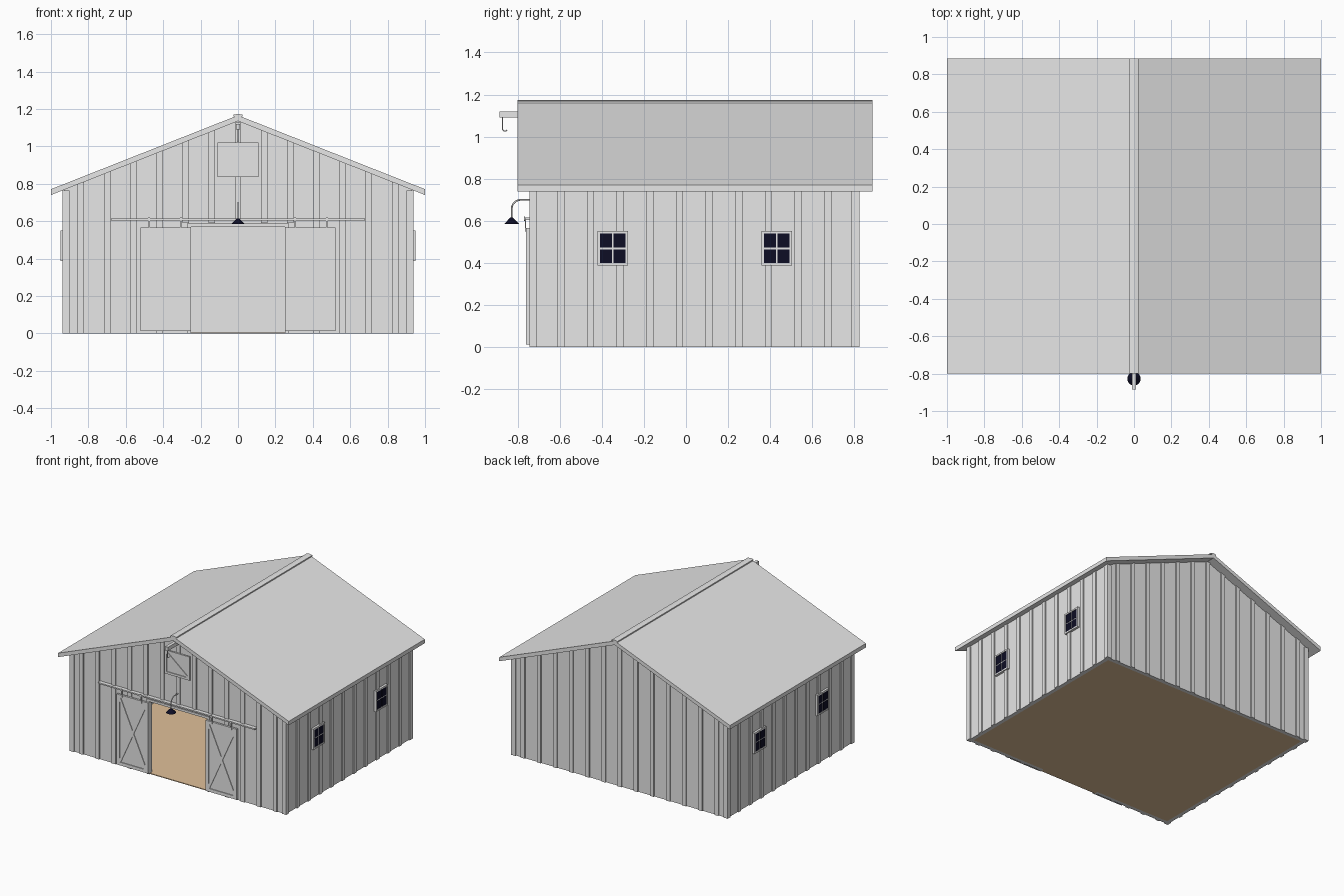
import bpy, bmesh, math
from mathutils import Vector

cube = bpy.data.objects.get("Cube")
if cube:
    bpy.data.objects.remove(cube, do_unlink=True)


def material(name, rgb):
    m = bpy.data.materials.new(name)
    m.use_nodes = True
    m.diffuse_color = (*rgb, 1)
    m.node_tree.nodes["Principled BSDF"].inputs["Base Color"].default_value = (*rgb, 1)
    return m


GREY = material("pale grey", (0.8, 0.8, 0.8))
TAN = material("tan floor", (0.75, 0.53, 0.32))
DARK = material("dark navy", (0.004, 0.004, 0.018))


def finish(name, bm, mat):
    bmesh.ops.recalc_face_normals(bm, faces=bm.faces)
    mesh = bpy.data.meshes.new(name)
    bm.to_mesh(mesh)
    bm.free()
    mesh.materials.append(mat)
    ob = bpy.data.objects.new(name, mesh)
    bpy.context.collection.objects.link(ob)
    return ob


def add_prism(bm, outline, y0, y1):
    """Extrude an (x, z) outline from y0 to y1."""
    face = bm.faces.new([bm.verts.new((x, y0, z)) for x, z in outline])
    new = bmesh.ops.extrude_face_region(bm, geom=[face])["geom"]
    verts = [g for g in new if isinstance(g, bmesh.types.BMVert)]
    bmesh.ops.translate(bm, verts=verts, vec=(0, y1 - y0, 0))


def prisms(name, items, mat=GREY):
    bm = bmesh.new()
    for outline, y0, y1 in items:
        add_prism(bm, outline, y0, y1)
    return finish(name, bm, mat)


def rect(x0, x1, z0, z1):
    return [(x0, z0), (x1, z0), (x1, z1), (x0, z1)]


def bar(a, b, width):
    """Outline of a straight board between two (x, z) points."""
    a, b = Vector(a), Vector(b)
    d = (b - a).normalized() * width / 2
    n = Vector((-d.y, d.x))
    return [a + n, a - n, b - n, b + n]


def tube(name, points, radius):
    cu = bpy.data.curves.new(name, "CURVE")
    cu.dimensions = "3D"
    cu.bevel_depth, cu.bevel_resolution = radius, 2
    cu.use_fill_caps = True
    sp = cu.splines.new("POLY")
    sp.points.add(len(points) - 1)
    for p, (y, z) in zip(sp.points, points):
        p.co = (0, y, z, 1)
    cu.materials.append(GREY)
    ob = bpy.data.objects.new(name, cu)
    bpy.context.collection.objects.link(ob)


# Main dimensions
W, FRONT, BACK, T = 0.93, -0.735, 0.815, 0.028
RIDGE, SLOPE, SLAB = 1.135, 0.395, 0.031
DOOR, DOOR_TOP = 0.25, 0.57
RELIEF = 0.009


def under_roof(x):
    return RIDGE - SLOPE * abs(x)


# Walls, floor and roof
top = [(W, under_roof(W)), (0, RIDGE), (-W, under_roof(W))]
doorway = [(-DOOR, 0), (-DOOR, DOOR_TOP), (DOOR, DOOR_TOP), (DOOR, 0)]
prisms("front_wall", [([(-W, 0)] + doorway + [(W, 0)] + top, FRONT, FRONT + T)])
prisms("back_wall", [([(-W, 0), (W, 0)] + top, BACK - T, BACK)])
for s, side in ((1, "left"), (-1, "right")):
    inner = s * (W - T)
    prisms(side + "_wall", [([(inner, 0), (s * W, 0), (s * W, under_roof(W)),
                              (inner, under_roof(inner))], FRONT + T, BACK - T)])
prisms("floor", [(rect(T - W, W - T, 0, 0.006), FRONT + T, BACK - T),
                 (rect(-DOOR, DOOR, 0, 0.006), FRONT, FRONT + T)], TAN)
EAVE = under_roof(1)
prisms("roof", [([(-1, EAVE), (0, RIDGE), (1, EAVE), (1, EAVE + SLAB),
                  (0, RIDGE + SLAB), (-1, EAVE + SLAB)], -0.80, 0.885)])
prisms("ridge_cap", [([(-0.025, 1.16), (0.025, 1.16), (0.025, 1.169),
                       (0, 1.174), (-0.025, 1.169)], -0.80, 0.885)])

# Battens and corner boards on the gable walls
for name, y0, y1 in (("front_battens", FRONT - RELIEF, FRONT), ("back_battens", BACK, BACK + RELIEF)):
    items = []
    for i in range(-6, 7):
        x = i * 0.14
        base = 0.59 if y0 < 0 and abs(x) < DOOR + 0.04 else 0
        a, b = x - 0.017, x + 0.017
        items.append(([(a, base), (b, base), (b, under_roof(b)), (a, under_roof(a))], y0, y1))
    prisms(name, items)

# Battens on the side walls
for s, side in ((1, "left"), (-1, "right")):
    a, b = sorted((s * W, s * (W + RELIEF)))
    span = BACK - FRONT
    prisms(side + "_battens", [(rect(a, b, 0, under_roof(W + RELIEF)), y - 0.017, y + 0.017)
                               for y in (FRONT + span * i / 11 for i in range(1, 11))])
    for y, d, end in ((FRONT, 1, "front"), (BACK, -1, "back")):
        ya, yb = sorted((y - d * RELIEF, y + d * T))
        xa, xb = sorted((s * (W - T), s * (W + RELIEF)))
        prisms(f"{end}_{side}_corner_board", [(rect(xa, xb, 0, under_roof(W + RELIEF)), ya, yb)])

# Four-pane windows
MID = 0.469
for s, side in ((1, "left"), (-1, "right")):
    for yc, place in ((-0.348, "front"), (0.431, "back")):
        def slab(depth0, depth1, za, zb, ya, yb):
            xa, xb = sorted((s * (W + depth0), s * (W + depth1)))
            return rect(xa, xb, MID + za, MID + zb), yc + ya, yc + yb
        frame = [slab(0, 0.012, -0.082, 0.082, -0.072, 0.072)]
        for k in (-1, 1):
            zs, ys = sorted((k * 0.07, k * 0.082)), sorted((k * 0.061, k * 0.072))
            frame += [slab(0.012, 0.018, *zs, -0.072, 0.072),
                      slab(0.012, 0.018, -0.07, 0.07, *ys)]
        prisms(f"{place}_{side}_window_frame", frame)
        panes = [slab(0.011, 0.014, *sorted((i * 0.004, i * 0.07)), *sorted((j * 0.004, j * 0.061)))
                 for i in (-1, 1) for j in (-1, 1)]
        prisms(f"{place}_{side}_window_panes", panes, DARK)


def framed_door(name, x0, x1, z0, z1, y, board, both):
    """Plank panel with a raised border and diagonal braces."""
    f, g = y - 0.006, y
    items = [(rect(x0, x1, z0, z1), y, FRONT - 0.0095),
             (rect(x0, x1, z0, z0 + board), f, g), (rect(x0, x1, z1 - board, z1), f, g),
             (rect(x0, x0 + board, z0 + board, z1 - board), f, g),
             (rect(x1 - board, x1, z0 + board, z1 - board), f, g)]
    h = board * 0.8
    items.append((bar((x0 + h, z1 - h), (x1 - h, z0 + h), board * 0.8), f + 0.001, g))
    if both:
        items.append((bar((x0 + h, z0 + h), (x1 - h, z1 - h), board * 0.8), f + 0.0015, g))
    prisms(name, items)


# Sliding doors, hangers, trim and track
TRACK = 0.61
for s, side in ((1, "left"), (-1, "right")):
    x0, x1 = sorted((s * DOOR, s * 0.52))
    framed_door(side + "_sliding_door", x0, x1, 0.012, 0.565, -0.754, 0.025, True)
    hangers = []
    for x in (s * 0.305, s * 0.475):
        wheel = [(x + 0.01 * math.cos(t * math.pi / 6), TRACK + 0.01 * math.sin(t * math.pi / 6))
                 for t in range(12)]
        hangers += [(rect(x - 0.004, x + 0.004, 0.55, TRACK), -0.766, -0.76),
                    (wheel, -0.77, -0.766)]
    prisms(side + "_door_hangers", hangers)
prisms("door_track", [(rect(-0.68, 0.68, 0.605, 0.615), -0.766, FRONT)])
prisms("doorway_trim", [(rect(-0.272, 0.272, DOOR_TOP, 0.588), FRONT - 0.009, FRONT),
                        (rect(-0.272, -DOOR, 0, DOOR_TOP), FRONT - 0.009, FRONT),
                        (rect(DOOR, 0.272, 0, DOOR_TOP), FRONT - 0.009, FRONT)])
framed_door("loft_hatch", -0.11, 0.11, 0.835, 1.02, -0.75, 0.018, False)

# Hoist beam with hook
prisms("hoist_beam", [(rect(-0.012, 0.012, 1.09, 1.12), -0.885, FRONT)])
hook = [(-0.872, 1.09), (-0.872, 1.045)]
hook += [(-0.86 - 0.012 * math.cos(t), 1.038 - 0.012 * math.sin(t))
         for t in (i * math.pi / 6 for i in range(6))]
tube("hoist_hook", hook, 0.003)

# Gooseneck lamp
arm = [(FRONT, 0.70), (-0.785, 0.70)]
arm += [(-0.785 - 0.043 * math.sin(t), 0.657 + 0.043 * math.cos(t))
        for t in (i * math.pi / 12 for i in range(1, 7))]
tube("lamp_arm", arm + [(-0.828, 0.61)], 0.004)
bm = bmesh.new()
bmesh.ops.create_cone(bm, cap_ends=True, segments=20, radius1=0.036, radius2=0.007, depth=0.03)
bmesh.ops.translate(bm, verts=bm.verts, vec=(0, -0.828, 0.6))
shade = finish("lamp_shade", bm, DARK)
bpy.ops.object.select_all(action="DESELECT")
shade.select_set(True)
bpy.context.view_layer.objects.active = shade
bpy.ops.object.shade_smooth_by_angle()

# Straw stacks in the back corners
for s, side in ((1, "left"), (-1, "right")):
    x0, x1 = sorted((s * 0.58, s * 0.82))
    prisms(side + "_straw_stack", [(rect(x0, x1, 0.006, 0.12), 0.54, 0.76)], TAN)
